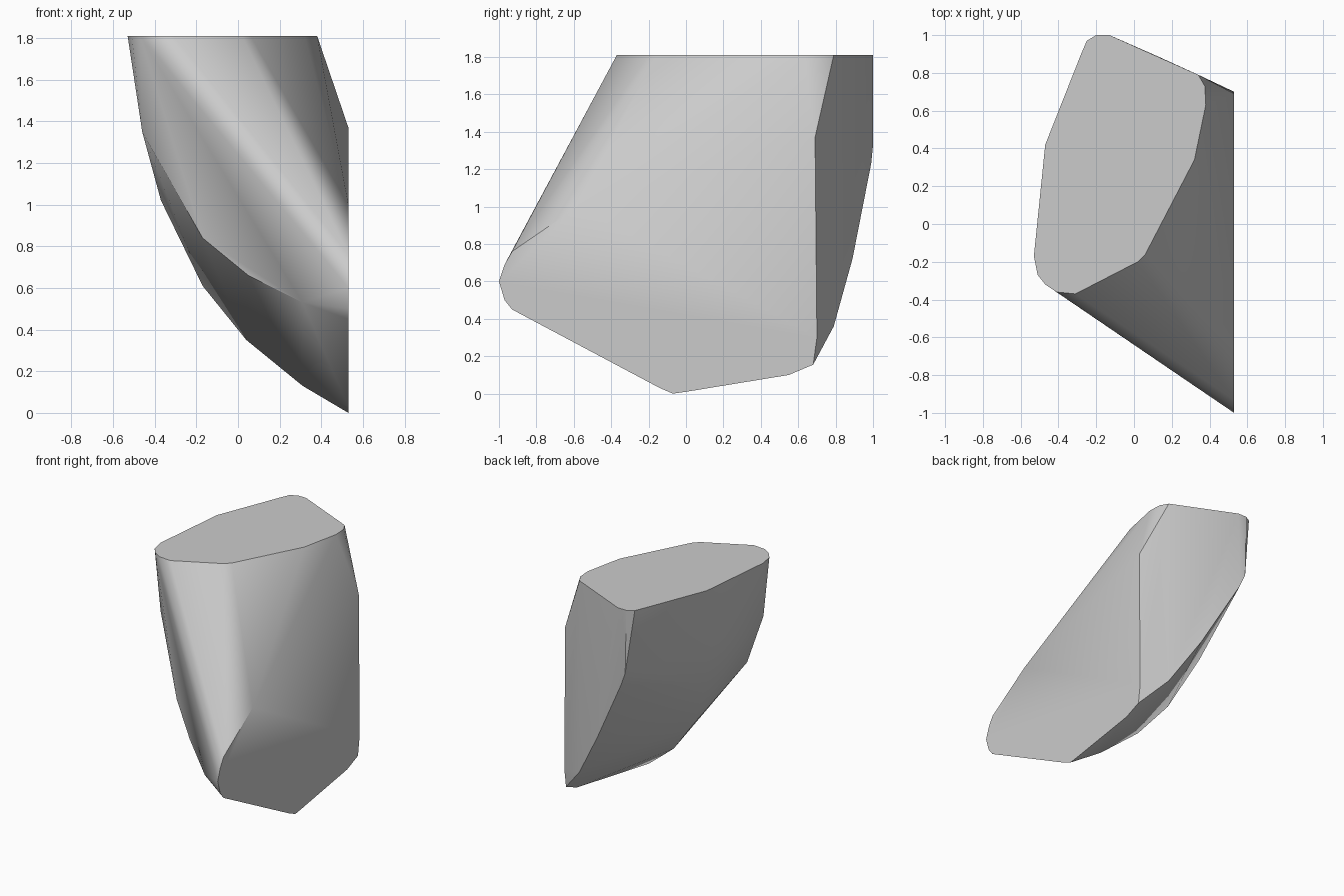
import bpy
import bmesh
import math

cube = bpy.data.objects.get("Cube")
if cube:
    bpy.data.objects.remove(cube, do_unlink=True)

TOP = 1.81
SIDE = 0.53

# Flat upper cut, outlined in x and y
upper_cut = [(-.53, -.17), (-.51, -.27), (-.47, -.32), (-.41, -.36), (-.31, -.37),
             (.02, -.2), (.06, -.16), (.32, .34), (.38, .63), (.375, .73), (.34, .79),
             (-.13, 1), (-.2, 1), (-.25, .97), (-.28, .9), (-.47, .42)]

# Flat side cut, outlined in y and z
side_cut = [(-1, .6), (-.97, .5), (-.93, .45), (-.14, .03), (-.07, 0), (0, .01),
            (.55, .1), (.68, .155), (.7, .3), (.69, 1.37), (-.58, 1), (-.93, .76), (-.97, .69)]

# Curved ridges joining the two cuts
front_ridge = [(-.46, -.27, 1.35), (-.17, -.49, .84), (.05, -.65, .66), (.31, -.84, .53)]
keel_ridge = [(-.45, .38, 1.35), (-.37, .28, 1.02), (-.17, .17, .61), (.04, .09, .35), (.31, 0, .13)]
back_ridge = [(-.19, 1, 1.33), (-.15, .99, 1.23), (.12, .89, .72), (.34, .79, .36)]


def hull_object(name, points, material):
    """Wrap the outlines and ridges in one closed convex shell."""
    bm = bmesh.new()
    for p in points:
        bm.verts.new(p)
    result = bmesh.ops.convex_hull(bm, input=bm.verts[:])
    loose = {g for g in result["geom_interior"] + result["geom_unused"]
             if isinstance(g, bmesh.types.BMVert)}
    bmesh.ops.delete(bm, geom=list(loose), context='VERTS')
    bmesh.ops.dissolve_limit(bm, angle_limit=math.radians(1),
                             verts=bm.verts[:], edges=bm.edges[:])
    bmesh.ops.recalc_face_normals(bm, faces=bm.faces[:])
    mesh = bpy.data.meshes.new(name)
    bm.to_mesh(mesh)
    bm.free()
    mesh.materials.append(material)
    obj = bpy.data.objects.new(name, mesh)
    bpy.context.collection.objects.link(obj)
    return obj


# Plain grey surface
grey = bpy.data.materials.new("light_grey")
grey.use_nodes = True
colour = (.6, .6, .6, 1)
grey.diffuse_color = colour
grey.node_tree.nodes["Principled BSDF"].inputs["Base Color"].default_value = colour

points = [(x, y, TOP) for x, y in upper_cut]
points += [(SIDE, y, z) for y, z in side_cut]
points += front_ridge + keel_ridge + back_ridge
block = hull_object("curved_block", points, grey)

# Soft flanks with crisp cut edges
bpy.ops.object.select_all(action='DESELECT')
block.select_set(True)
bpy.context.view_layer.objects.active = block
bpy.ops.object.shade_smooth_by_angle(angle=math.radians(30))
